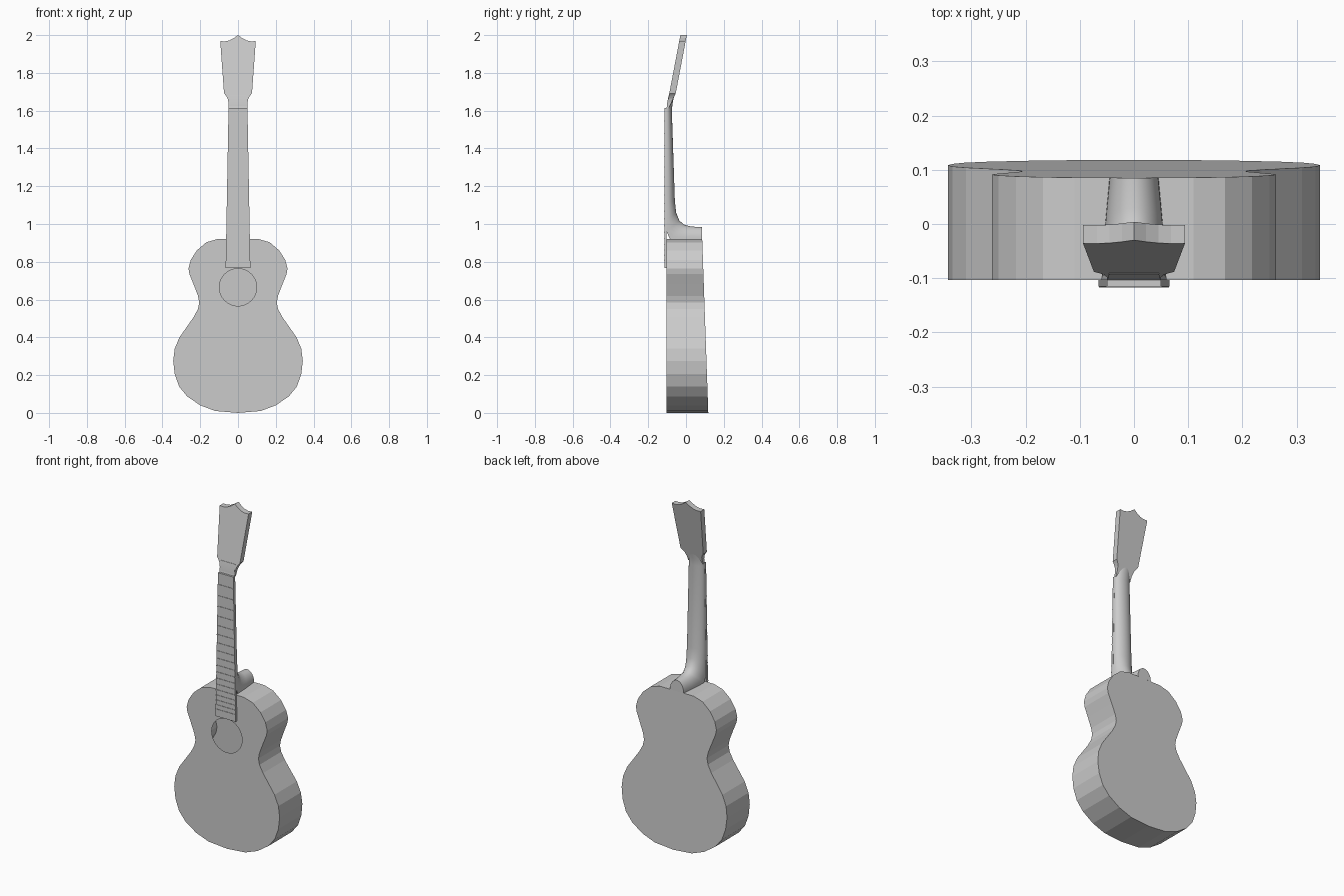
import bpy, bmesh, math

if "Cube" in bpy.data.objects:
    bpy.data.objects.remove(bpy.data.objects["Cube"])


def finish(bm, name, smooth=None):
    bmesh.ops.recalc_face_normals(bm, faces=bm.faces)
    mesh = bpy.data.meshes.new(name)
    bm.to_mesh(mesh)
    bm.free()
    ob = bpy.data.objects.new(name, mesh)
    bpy.context.collection.objects.link(ob)
    if smooth:
        bpy.ops.object.select_all(action='DESELECT')
        ob.select_set(True)
        bpy.context.view_layer.objects.active = ob
        bpy.ops.object.shade_smooth_by_angle(angle=math.radians(smooth))
    return ob


def mirrored(half):
    """Close a right-hand (x, z) outline by mirroring it over x = 0."""
    return half + [(-x, z) for x, z in reversed(half) if x > 0]


def prism(bm, outline, front, back, hole=None):
    """Extrude an (x, z) outline between two y(z) surfaces, with an optional hole in the front."""
    f = [bm.verts.new((x, front(z), z)) for x, z in outline]
    b = [bm.verts.new((x, back(z), z)) for x, z in outline]
    n = len(f)
    for i in range(n):
        j = (i + 1) % n
        bm.faces.new((f[i], f[j], b[j], b[i]))
    bm.faces.new(b)
    if not hole:
        bm.faces.new(f)
        return
    h = [bm.verts.new((x, front(z), z)) for x, z in hole]
    edges = [bm.edges.get((f[i], f[(i + 1) % n])) for i in range(n)]
    edges += [bm.edges.new((h[i], h[(i + 1) % len(h)])) for i in range(len(h))]
    bmesh.ops.triangle_fill(bm, edges=edges, use_beauty=True)


# Hollow body with a tapering back and an open sound hole
body_half = [(0, 0), (.12, .01), (.20, .04), (.27, .088), (.312, .14), (.335, .205),
             (.343, .275), (.335, .34), (.31, .40), (.27, .457), (.235, .507),
             (.212, .55), (.205, .585), (.212, .62), (.235, .68), (.257, .735),
             (.262, .765), (.25, .81), (.218, .86), (.168, .903), (.11, .92), (0, .92)]
hole = [(.099 * math.cos(a), .665 + .099 * math.sin(a))
        for a in (math.tau * i / 32 for i in range(32))]
bm = bmesh.new()
prism(bm, mirrored(body_half), lambda z: -.103, lambda z: .118 - .035 * z, hole)
finish(bm, "body")

# Fretboard
NUT, END = 1.615, .768


def board_w(z):
    return .0655 - .0155 * (z - END) / (NUT - END)


bm = bmesh.new()
prism(bm, mirrored([(board_w(END), END), (board_w(NUT), NUT)]),
      lambda z: -.115, lambda z: -.102)
finish(bm, "fretboard")

# Frets at equal-tempered spacing
bm = bmesh.new()
for n in range(1, 19):
    z = NUT - 1.248 * (1 - 2 ** (-n / 12))
    w = board_w(z)
    prism(bm, mirrored([(w, z - .003), (w, z + .003)]),
          lambda z: -.1175, lambda z: -.114)
finish(bm, "frets")

# Neck: half-round sections that swing round into the heel
# (half width, rim y, rim z, crown y, crown z)
stations = [(.046, -.092, 1.68, -.060, 1.69), (.048, -.100, 1.64, -.071, 1.64),
            (.050, -.103, 1.60, -.075, 1.60), (.058, -.103, 1.12, -.059, 1.12),
            (.060, -.103, 1.02, -.052, 1.06), (.060, -.103, .96, -.035, 1.018),
            (.058, -.085, .92, -.008, .995), (.053, 0, .92, .03, .986),
            (.045, .086, .92, .085, .984)]
bm = bmesh.new()
rings = []
for w, y0, z0, y1, z1 in stations:
    ring = []
    for i in range(17):
        a = math.pi * i / 16
        s = math.sin(a)
        ring.append(bm.verts.new((w * math.cos(a), y0 + (y1 - y0) * s, z0 + (z1 - z0) * s)))
    rings.append(ring)
for r, q in zip(rings, rings[1:]):
    for i in range(16):
        bm.faces.new((r[i], r[i + 1], q[i + 1], q[i]))
    bm.faces.new((r[16], r[0], q[0], q[16]))
bm.faces.new(rings[0])
bm.faces.new(rings[-1])
finish(bm, "neck", 40)


# Tilted headstock, thinning where it meets the neck
def head_front(z):
    return -.102 + .19 * (z - 1.62)


def head_back(z):
    return head_front(z) + .034 - .022 * max(0, min(1, (1.69 - z) / .075))


head_half = [(.05, 1.612), (.05, 1.642), (.055, 1.664), (.064, 1.68), (.074, 1.692),
             (.094, 1.968), (.068, 1.967), (.045, 1.972), (.022, 1.984), (0, 2.0)]
bm = bmesh.new()
prism(bm, mirrored(head_half), head_front, head_back)
finish(bm, "headstock")
